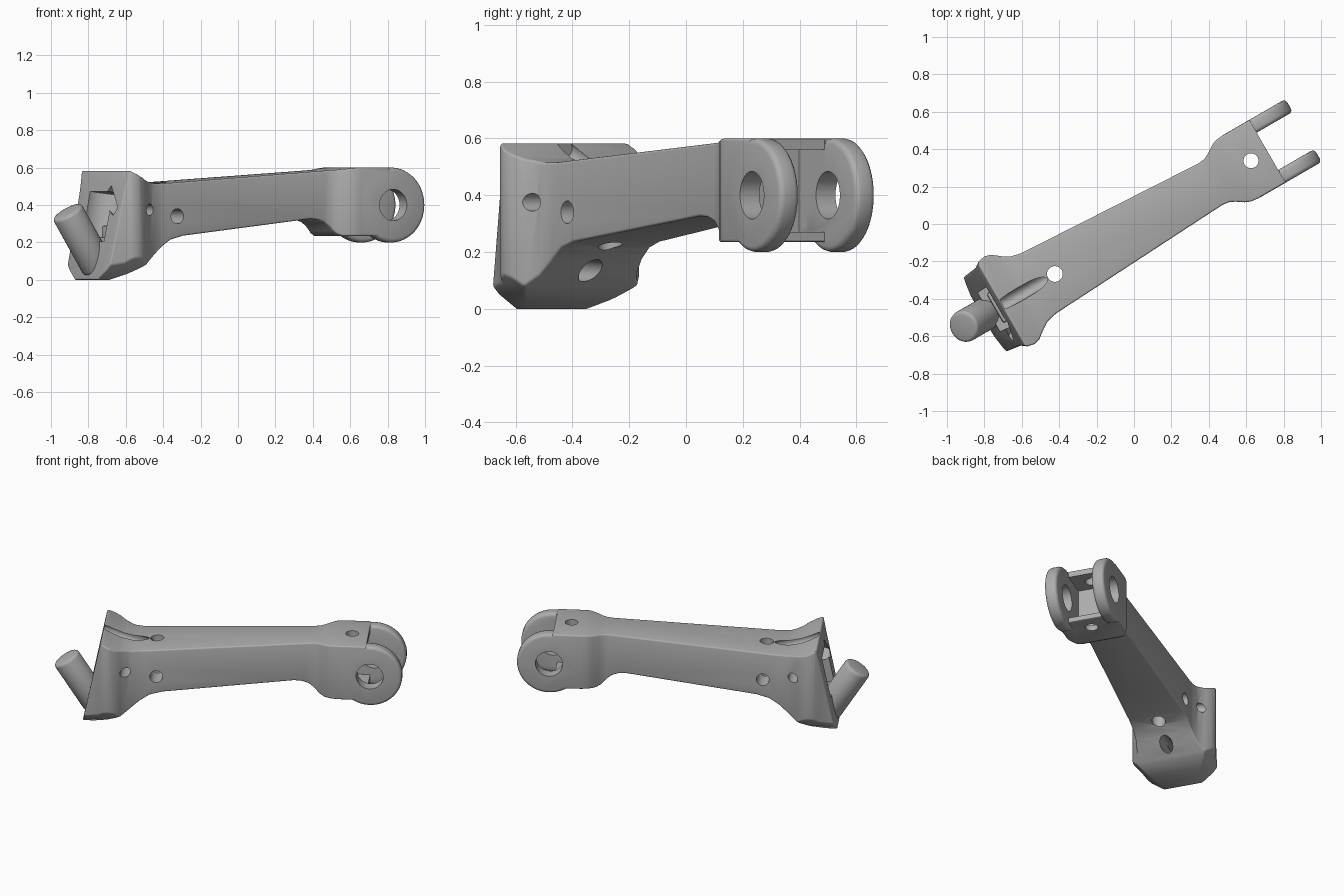
import bpy
import math
from mathutils import Matrix, Vector

cube = bpy.data.objects.get("Cube")
if cube:
    bpy.data.objects.remove(cube, do_unlink=True)

grey = bpy.data.materials.new("cast_grey")
grey.use_nodes = True
GREY = (0.42, 0.42, 0.42, 1)
grey.diffuse_color = GREY
grey.node_tree.nodes["Principled BSDF"].inputs["Base Color"].default_value = GREY

# Everything is built along x, then swung to its final heading
PLACE = Matrix.Rotation(math.radians(30), 4, "Z") @ Matrix.Translation((0, -0.02, 0))


def prism(name, outline, axis, lo, hi):
    """Extrude a closed 2D outline along axis x, y or z."""
    put = {"x": lambda a, b, h: (h, a, b),
           "y": lambda a, b, h: (a, h, b),
           "z": lambda a, b, h: (a, b, h)}[axis]
    n = len(outline)
    verts = [put(a, b, h) for h in (lo, hi) for a, b in outline]
    faces = [list(range(n))[::-1], list(range(n, 2 * n))]
    faces += [(i, (i + 1) % n, (i + 1) % n + n, i + n) for i in range(n)]
    mesh = bpy.data.meshes.new(name)
    mesh.from_pydata(verts, [], faces)
    mesh.materials.append(grey)
    obj = bpy.data.objects.new(name, mesh)
    bpy.context.collection.objects.link(obj)
    bpy.context.view_layer.objects.active = obj
    bpy.ops.object.mode_set(mode="EDIT")
    bpy.ops.mesh.select_all(action="SELECT")
    bpy.ops.mesh.normals_make_consistent(inside=False)
    bpy.ops.object.mode_set(mode="OBJECT")
    return obj


def box(name, x, y, z):
    return prism(name, [(x[0], y[0]), (x[1], y[0]), (x[1], y[1]), (x[0], y[1])], "z", *z)


def rod(name, start, end, radius, sides=40):
    """Cylinder between two points."""
    a, b = Vector(start), Vector(end)
    ring = [(radius * math.cos(t * math.tau / sides), radius * math.sin(t * math.tau / sides))
            for t in range(sides)]
    obj = prism(name, ring, "z", 0, (b - a).length)
    turn = (b - a).to_track_quat("Z", "Y").to_matrix().to_4x4()
    obj.data.transform(Matrix.Translation(a) @ turn)
    return obj


def apply(obj, mod):
    bpy.context.view_layer.objects.active = obj
    bpy.ops.object.modifier_apply(modifier=mod.name)


def combine(obj, other, operation="DIFFERENCE"):
    mod = obj.modifiers.new("combine", "BOOLEAN")
    mod.operation = operation
    mod.solver = "EXACT"
    mod.object = other
    apply(obj, mod)
    bpy.data.objects.remove(other, do_unlink=True)


def soften(obj, width, segments=3):
    mod = obj.modifiers.new("soften", "BEVEL")
    mod.width = width
    mod.segments = segments
    mod.limit_method = "ANGLE"
    mod.angle_limit = math.radians(42)
    apply(obj, mod)


def finish(obj):
    bpy.ops.object.select_all(action="DESELECT")
    obj.data.transform(PLACE)
    obj.select_set(True)
    bpy.context.view_layer.objects.active = obj
    bpy.ops.object.shade_smooth_by_angle(angle=math.radians(35))


# Arm: side profile crossed with the plan outline and the end outline
side = [(-0.83, 0.585), (-0.77, 0.555), (-0.71, 0.53), (-0.64, 0.515), (-0.56, 0.516),
        (0.52, 0.588), (0.62, 0.6), (0.815, 0.6), (0.815, 0.235), (0.545, 0.235),
        (0.515, 0.248), (0.48, 0.285), (0.45, 0.308), (0.41, 0.322), (0.36, 0.326),
        (-0.45, 0.236), (-0.53, 0.215), (-0.59, 0.175), (-0.66, 0.115), (-0.73, 0.065),
        (-0.8, 0.03), (-0.88, 0), (-0.95, 0)]
half = [(-0.96, 0.225), (-0.85, 0.24), (-0.82, 0.262), (-0.78, 0.27), (-0.745, 0.26),
        (-0.7, 0.225), (-0.66, 0.2), (-0.6, 0.186), (0.46, 0.128), (0.5, 0.133),
        (0.53, 0.148), (0.57, 0.175), (0.6, 0.188), (0.64, 0.193), (0.83, 0.193)]
arm = prism("arm", side, "y", -0.4, 0.4)
combine(arm, prism("plan", half + [(x, -y) for x, y in reversed(half)], "z", -0.1, 0.7), "INTERSECT")
end = [(0.11, -0.01), (0.2, 0.05), (0.28, 0.13), (0.28, 0.7)]
combine(arm, prism("end", end + [(-y, z) for y, z in reversed(end)], "x", -1.1, 0.9), "INTERSECT")
soften(arm, 0.014)

# Hollow fork with two round ears
combine(arm, box("pocket", (0.63, 0.9), (-0.115, 0.115), (0.27, 0.56)))
combine(arm, box("gap", (0.812, 0.9), (-0.115, 0.115), (0.1, 0.7)))
for s in (1, -1):
    ear = rod("ear", (0.835, s * 0.115, 0.4), (0.835, s * 0.194, 0.4), 0.2, 64)
    soften(ear, 0.02)
    combine(arm, ear, "UNION")
combine(arm, rod("axle_hole", (0.835, -0.4, 0.4), (0.835, 0.4, 0.4), 0.084))

# Vertical and crosswise bores
combine(arm, rod("fork_bore", (0.711, 0, 0.1), (0.711, 0, 0.8), 0.04))
combine(arm, rod("top_bore", (-0.5, 0, 0.1), (-0.5, 0, 0.8), 0.042))
combine(arm, rod("cross_bore", (-0.49, -0.4, 0.34), (-0.49, 0.4, 0.34), 0.04))
combine(arm, rod("small_cross_bore", (-0.68, -0.4, 0.375), (-0.68, 0.4, 0.375), 0.031))
combine(arm, rod("low_bore", (-0.8, 0, 0.14), (-0.5, 0, 0.13), 0.04))

# Sloping groove in the top
combine(arm, rod("groove", (-0.83, 0, 0.56), (-0.5, 0, 0.465), 0.036))

# Recess in the end face, with a slanted slot running out of it
combine(arm, rod("recess", (-0.87, 0, 0.2), (-0.83, 0, 0.47), 0.125))
combine(arm, rod("slot", (-0.84, -0.06, 0.47), (-0.84, -0.18, 0.36), 0.045))
finish(arm)

# Stepped seat in the recess
for i in range(2):
    seat = box("pin_seat", (-0.87 + i * 0.05, -0.72), (-0.09 + i * 0.03, 0.09 - i * 0.03),
               (0.17, 0.23 + i * 0.06))
    soften(seat, 0.01, 2)
    finish(seat)

# Tilted pin
pin = rod("pin", (-0.875, 0, 0.065), (-1.067, 0, 0.365), 0.087)
soften(pin, 0.018)
finish(pin)
